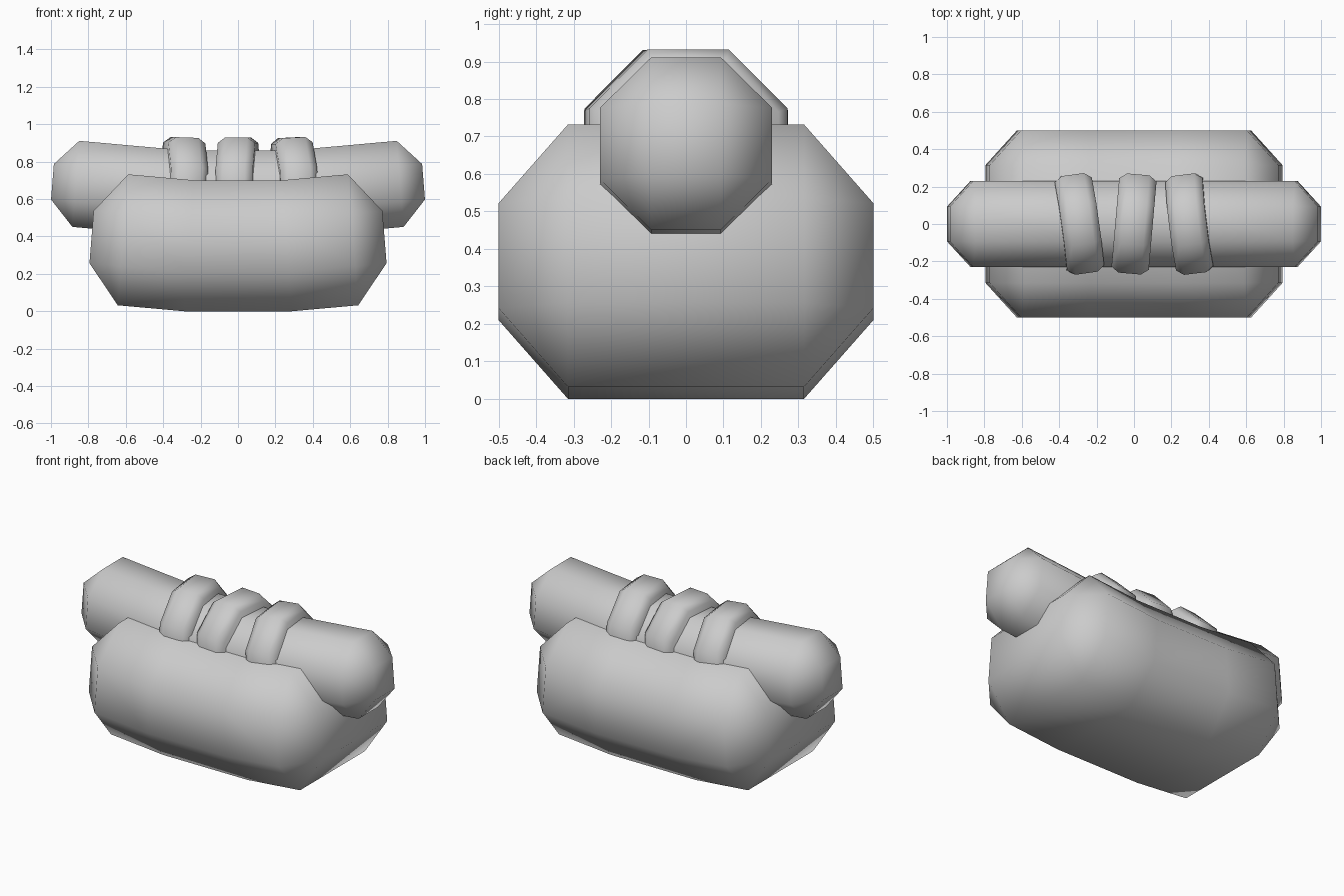
import bpy, bmesh
from math import radians
from mathutils import Vector, Matrix

if "Cube" in bpy.data.objects:
    bpy.data.objects.remove(bpy.data.objects["Cube"])

grey = bpy.data.materials.new("plain grey")
grey.use_nodes = True
color = (0.6, 0.6, 0.6, 1)
grey.diffuse_color = color
grey.node_tree.nodes["Principled BSDF"].inputs["Base Color"].default_value = color


def finish(name, bm):
    bmesh.ops.recalc_face_normals(bm, faces=bm.faces)
    for face in bm.faces:
        face.smooth = True
    mesh = bpy.data.meshes.new(name)
    bm.to_mesh(mesh)
    bm.free()
    mesh.materials.append(grey)
    obj = bpy.data.objects.new(name, mesh)
    bpy.context.collection.objects.link(obj)
    return obj


def bent_block(name, half, cut, height, bend_x):
    """Chamfered block, level in the middle with both ends tipped upward."""
    bm = bmesh.new()
    for sx in (-1, 1):
        for sy in (-1, 1):
            for sz in (-1, 1):
                for axis in range(3):
                    p = [h - (0 if i == axis else c)
                         for i, (h, c) in enumerate(zip(half, cut))]
                    bm.verts.new((sx * p[0], sy * p[1], sz * p[2]))
    bmesh.ops.convex_hull(bm, input=bm.verts)
    bmesh.ops.dissolve_limit(bm, angle_limit=radians(1), verts=bm.verts, edges=bm.edges)
    for x in (-bend_x, bend_x):
        bmesh.ops.bisect_plane(bm, geom=bm.verts[:] + bm.edges[:] + bm.faces[:],
                               plane_co=(x, 0, 0), plane_no=(1, 0, 0))
    for v in bm.verts:
        side = 1 if v.co.x > 0 else -1
        lift = 0.09 * max(0, abs(v.co.x) - bend_x)
        v.co.x -= side * 0.08 * v.co.z
        v.co.z += height + lift
    return finish(name, bm)


def sauce_band(name, x, turn, tip):
    """Octagonal collar with a raised flat crest."""
    bm = bmesh.new()
    rings = []
    for offset, r in ((-0.1, 0.237), (-0.06, 0.266), (0.06, 0.266), (0.1, 0.237)):
        f = r * 0.41
        outline = ((f, r), (r, f), (r, -f), (f, -r), (-f, -r), (-r, -f), (-r, f), (-f, r))
        rings.append([bm.verts.new((offset, y, z)) for y, z in outline])
    for a, b in zip(rings, rings[1:]):
        for i in range(8):
            j = (i + 1) % 8
            bm.faces.new((a[i], a[j], b[j], b[i]))
    bm.faces.new(rings[0])
    bm.faces.new(rings[-1])
    matrix = (Matrix.Translation(Vector((x, 0, 0.663)))
              @ Matrix.Rotation(radians(turn), 4, 'Z')
              @ Matrix.Rotation(radians(tip), 4, 'Y'))
    bm.transform(matrix)
    return finish(name, bm)


# Bread and filling
bent_block("bun", (0.783, 0.5, 0.35), (0.168, 0.185, 0.21), 0.35, 0.26)
bent_block("sausage", (0.992, 0.23, 0.23), (0.125, 0.137, 0.135), 0.63, 0.3)

# Sauce wrapped over the sausage
sauce_band("sauce_band_right", -0.295, 8, 2)
sauce_band("sauce_band_middle", 0, -5, 0)
sauce_band("sauce_band_left", 0.3, 7, -3)
